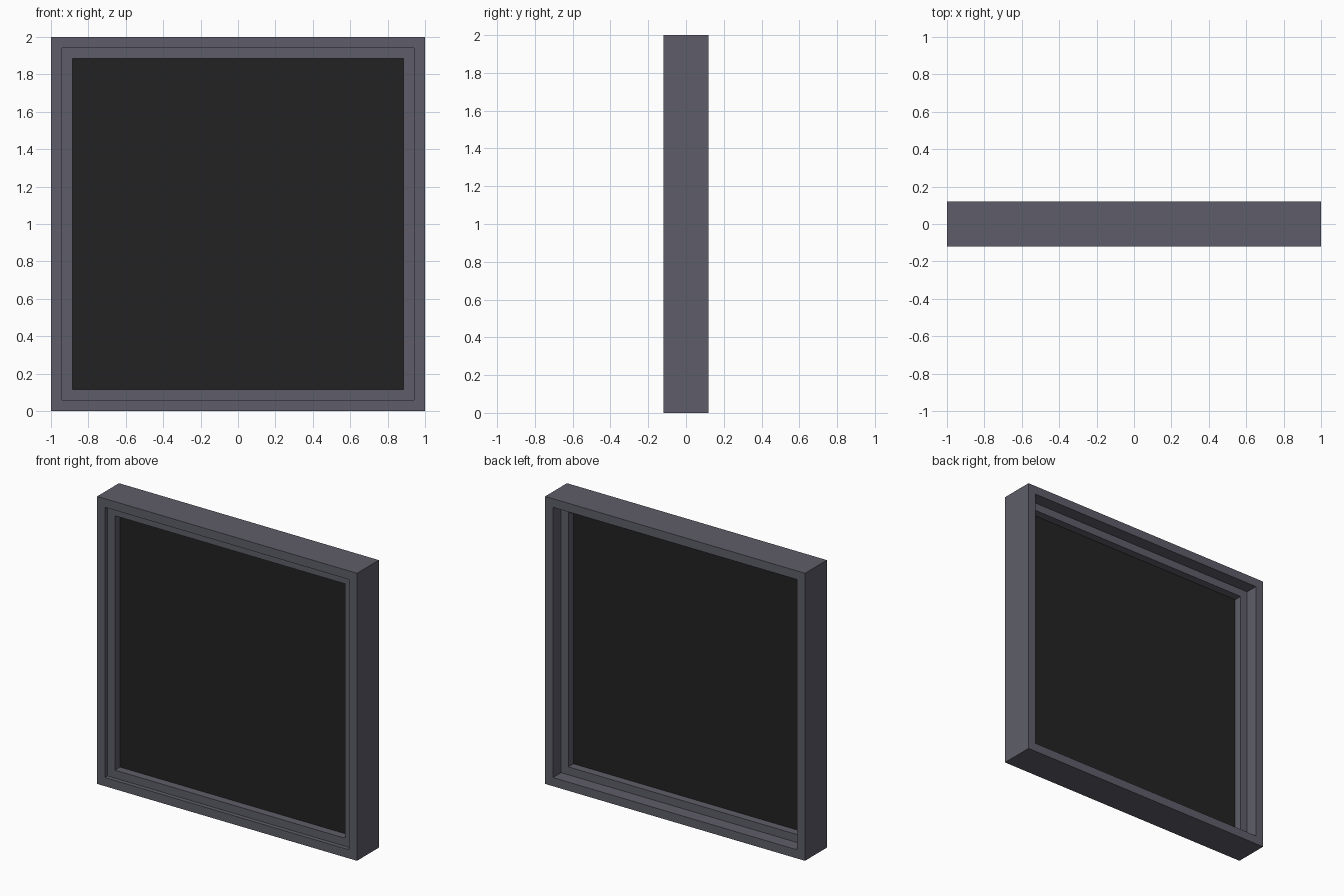
import bpy
import bmesh

default = bpy.data.objects.get("Cube")
if default:
    bpy.data.objects.remove(default, do_unlink=True)

HALF = 1.0          # half the outer width
CENTRE_Z = 1.0
DEPTH = 0.12        # half the outer depth
RIM = 0.94          # inner edge of the outer rim
OPENING = 0.885     # inner edge of the stop
STOP_FRONT, STOP_BACK = -0.09, 0.03
PANE_Y = -0.03


def make_material(name, colour):
    mat = bpy.data.materials.new(name)
    mat.use_nodes = True
    mat.diffuse_color = colour
    mat.node_tree.nodes["Principled BSDF"].inputs["Base Color"].default_value = colour
    return mat


def sweep_square(name, profile, material):
    """Sweep a closed (half width, y) profile around a mitred square."""
    bm = bmesh.new()
    corners = [(-1, -1), (1, -1), (1, 1), (-1, 1)]
    rings = [[bm.verts.new((sx * r, y, CENTRE_Z + sz * r)) for r, y in profile]
             for sx, sz in corners]
    count = len(profile)
    for i, ring in enumerate(rings):
        following = rings[(i + 1) % 4]
        for j in range(count):
            k = (j + 1) % count
            bm.faces.new((ring[j], ring[k], following[k], following[j]))
    return finish(name, bm, material)


def finish(name, bm, material):
    bmesh.ops.recalc_face_normals(bm, faces=bm.faces)
    mesh = bpy.data.meshes.new(name)
    bm.to_mesh(mesh)
    bm.free()
    mesh.materials.append(material)
    obj = bpy.data.objects.new(name, mesh)
    bpy.context.collection.objects.link(obj)
    return obj


frame_grey = make_material("frame grey", (0.114, 0.111, 0.143, 1))
pane_black = make_material("pane black", (0.0165, 0.0165, 0.0165, 1))

# Outer rim with the stepped stop that holds the pane
sweep_square("window_frame", [
    (HALF, -DEPTH), (RIM, -DEPTH), (RIM, STOP_FRONT), (OPENING, STOP_FRONT),
    (OPENING, STOP_BACK), (RIM, STOP_BACK), (RIM, DEPTH), (HALF, DEPTH),
], frame_grey)

# Thin pane filling the opening
bm = bmesh.new()
bmesh.ops.create_cube(bm, size=2)
bmesh.ops.scale(bm, vec=(OPENING, 0.004, OPENING), verts=bm.verts)
bmesh.ops.translate(bm, vec=(0, PANE_Y, CENTRE_Z), verts=bm.verts)
finish("window_pane", bm, pane_black)
